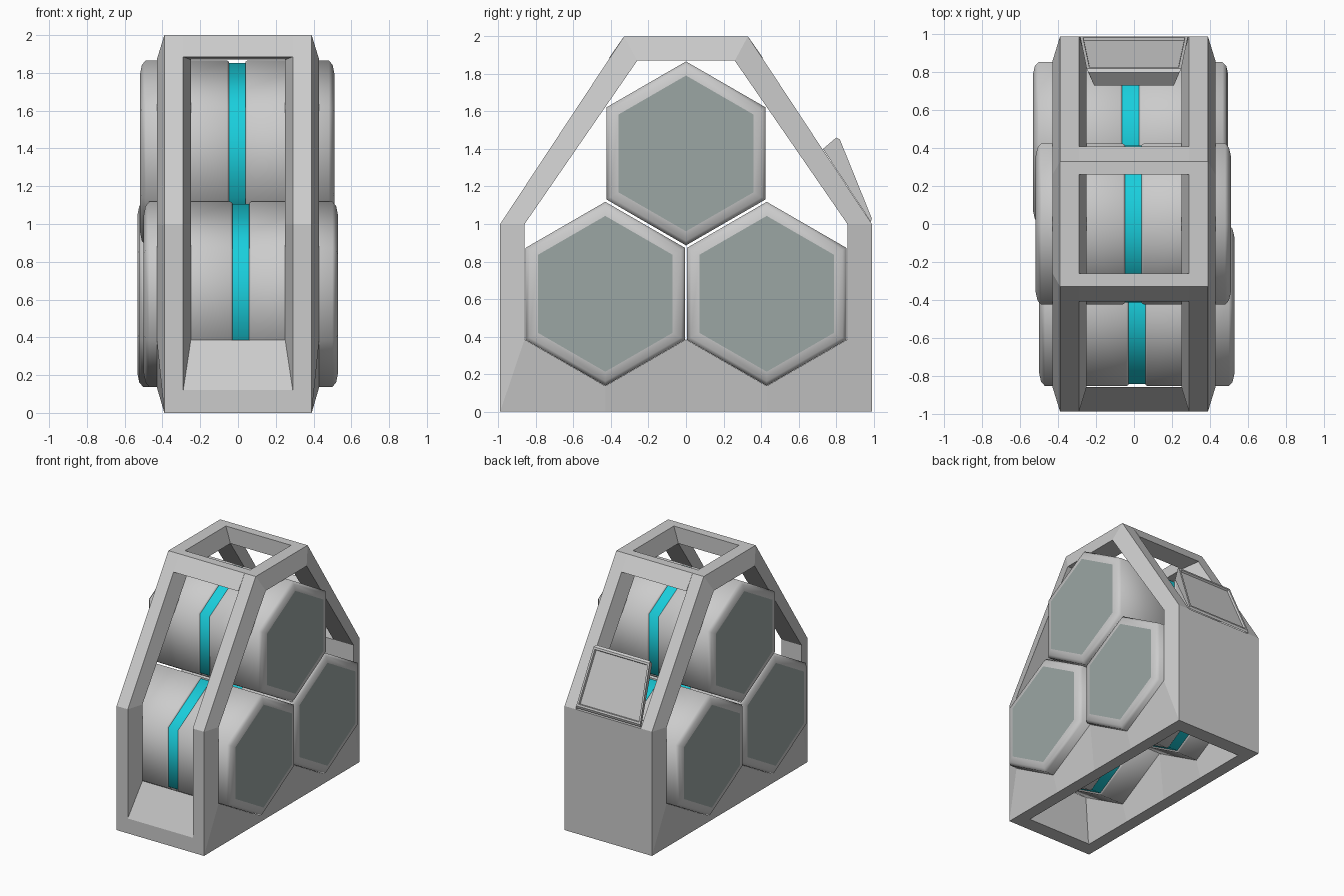
import bpy, bmesh, math

if "Cube" in bpy.data.objects:
    bpy.data.objects.remove(bpy.data.objects["Cube"])


def material(name, color):
    m = bpy.data.materials.new(name)
    m.diffuse_color = color
    m.use_nodes = True
    m.node_tree.nodes["Principled BSDF"].inputs["Base Color"].default_value = m.diffuse_color
    return m


teal = material("teal", (0.01, 0.62, 0.72, 1))
slate = material("slate", (0.33, 0.38, 0.37, 1))


def loft(name, rings, closed=False, caps=True, smooth=False):
    """Skin a list of equal-length rings of points into one mesh."""
    bm = bmesh.new()
    vs = [[bm.verts.new(p) for p in r] for r in rings]
    n, k = len(rings[0]), len(rings)
    for i in range(k if closed else k - 1):
        a, b = vs[i], vs[(i + 1) % k]
        for j in range(n):
            f = bm.faces.new((a[j], a[(j + 1) % n], b[(j + 1) % n], b[j]))
            f.smooth = smooth
    if caps and not closed:
        bm.faces.new(vs[0])
        bm.faces.new(vs[-1])
    bmesh.ops.recalc_face_normals(bm, faces=bm.faces[:])
    me = bpy.data.meshes.new(name)
    bm.to_mesh(me)
    bm.free()
    ob = bpy.data.objects.new(name, me)
    bpy.context.collection.objects.link(ob)
    return ob


def bar(name, profile, half=0.29):
    """Extrude a (y, z) profile across the frame."""
    return loft(name, [[(x, y, z) for y, z in profile] for x in (-half, half)])


# Side frames: a tapered section running round the house-shaped outline
outer = [(-.99, 1), (-.33, 2), (.33, 2), (.99, 1), (.99, 0),
         (.43, 0), (0, 0), (-.43, 0), (-.99, 0)]
inner = [(-.86, 1), (-.26, 1.87), (.26, 1.87), (.86, 1), (.86, .385),
         (.43, .137), (0, .385), (-.43, .137), (-.86, .385)]
for side, s in (("left", -1), ("right", 1)):
    loft(side + "_side_frame",
         [[(s * x, y, z) for y, z in ring]
          for x, ring in ((.29, outer), (.39, outer), (.43, inner), (.25, inner))],
         closed=True)

# Cross bars at the roof corners, front sill and solid back panel
for label, s in (("front", -1), ("back", 1)):
    bar(label + "_roof_bar", [(s * y, z) for y, z in
                              ((.26, 2), (.33, 2), (.41, 1.885), (.26, 1.87))])
bar("front_sill", [(-.99, .12), (-.99, 0), (-.87, 0), (-.86, .385)])
bar("back_panel", [(.99, 0), (.99, 1), (.86, 1), (.86, .385), (.87, 0)])

# Back hood: tapered wedge with a recessed lid
hood = loft("back_hood", [
    [(s * w, y, z) for w, y, z in
     ((.29, .985, 1.01), (.285, .99, 1.03), (.25, .82, 1.45), (.24, .80, 1.46), (.21, .73, 1.40))]
    for s in (-1, 1)])
bm = bmesh.new()
bm.from_mesh(hood.data)
lid = max(bm.faces, key=lambda f: f.normal.y * f.calc_area() if f.normal.z > 0 else 0)
bmesh.ops.inset_region(bm, faces=[lid], thickness=0.022)
bmesh.ops.inset_region(bm, faces=[lid], thickness=0.006, depth=-0.015)
bm.to_mesh(hood.data)
bm.free()


def hexagon(x, r, cy, cz):
    return [(x, cy + r * math.sin(i * math.pi / 3), cz + r * math.cos(i * math.pi / 3))
            for i in range(6)]


# Three hexagonal canisters, each with a teal band and slate end caps
R = 0.49
shell = [(.043, .462), (.045, .484), (.055, R), (.25, R), (.485, R), (.505, .466), (.515, .415)]
for name, dx, cy, cz in (("top", -.004, 0, 1.376),
                         ("front", .015, -.43, .628),
                         ("back", -.018, .43, .628)):
    for side, s in (("left", -1), ("right", 1)):
        loft(f"{name}_canister_{side}_shell",
             [hexagon(dx + s * x, r, cy, cz) for x, r in shell], caps=False, smooth=True)
        cap = loft(f"{name}_canister_{side}_cap",
                   [hexagon(dx + s * x, .415, cy, cz) for x in (.49, .515)])
        cap.data.materials.append(slate)
    band = loft(name + "_canister_band",
                [hexagon(dx + x, .477, cy, cz) for x in (-.046, .046)], smooth=True)
    band.data.materials.append(teal)
